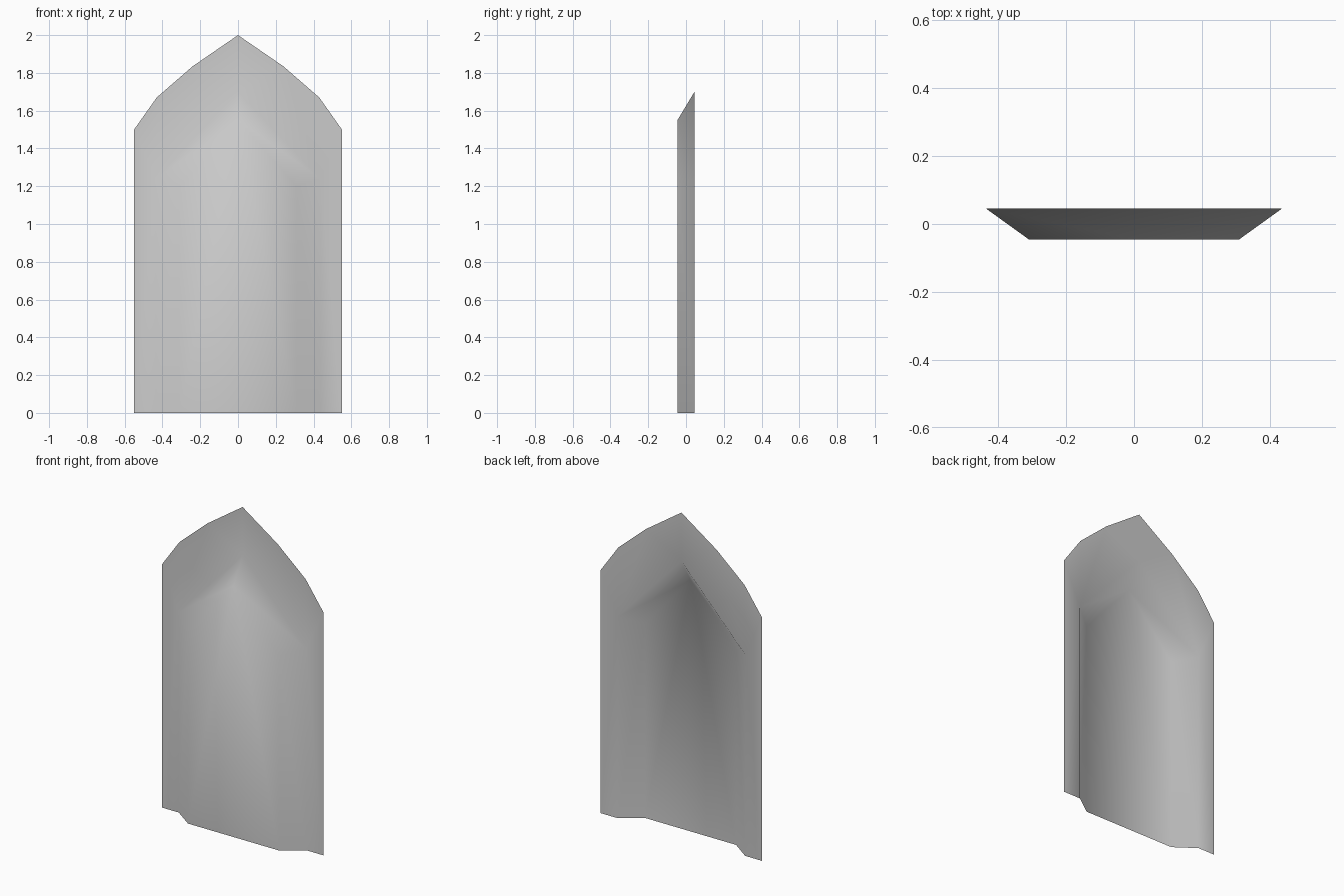
import bpy
import bmesh

cube = bpy.data.objects.get("Cube")
if cube:
    bpy.data.objects.remove(cube, do_unlink=True)

BACK, FRONT = 0.045, -0.045

# Half outlines as (x, z), from the foot up to the centre line
rim = [(0.55, 0), (0.55, 1.5), (0.43, 1.67), (0.24, 1.835), (0, 2)]
slope_base = [(0.435, 0), (0.435, 1.24), (0, 1.7)]
raised_panel = [(0.31, 0), (0.31, 1.2), (0, 1.55), (0, 0)]

bm = bmesh.new()


def add_outline(points, y):
    return [bm.verts.new((x, y, z)) for x, z in points]


r = add_outline(rim, BACK)
b = add_outline(slope_base, BACK)
p = add_outline(raised_panel, FRONT)

# Flat border, sloped sides and raised panel of one half
for face in [
    (r[0], r[1], b[1], b[0]),
    (r[1], r[2], b[1]),
    (r[2], r[3], b[1]),
    (r[3], r[4], b[2], b[1]),
    (b[0], b[1], p[1], p[0]),
    (b[1], b[2], p[2], p[1]),
    (p[0], p[1], p[2], p[3]),
]:
    bm.faces.new(face)

bm.normal_update()
for f in bm.faces:
    f.smooth = True
    if f.normal.y > 0:
        f.normal_flip()

mesh = bpy.data.meshes.new("pointed_panel")
bm.to_mesh(mesh)
bm.free()
panel = bpy.data.objects.new("pointed_panel", mesh)
bpy.context.collection.objects.link(panel)

# The other half
mirror = panel.modifiers.new("mirror", 'MIRROR')
mirror.use_axis[0] = True
mirror.use_clip = True

# Plain grey
grey = bpy.data.materials.new("light_grey")
grey.use_nodes = True
colour = (0.6, 0.6, 0.6, 1)
grey.diffuse_color = colour
grey.node_tree.nodes["Principled BSDF"].inputs["Base Color"].default_value = colour
mesh.materials.append(grey)
